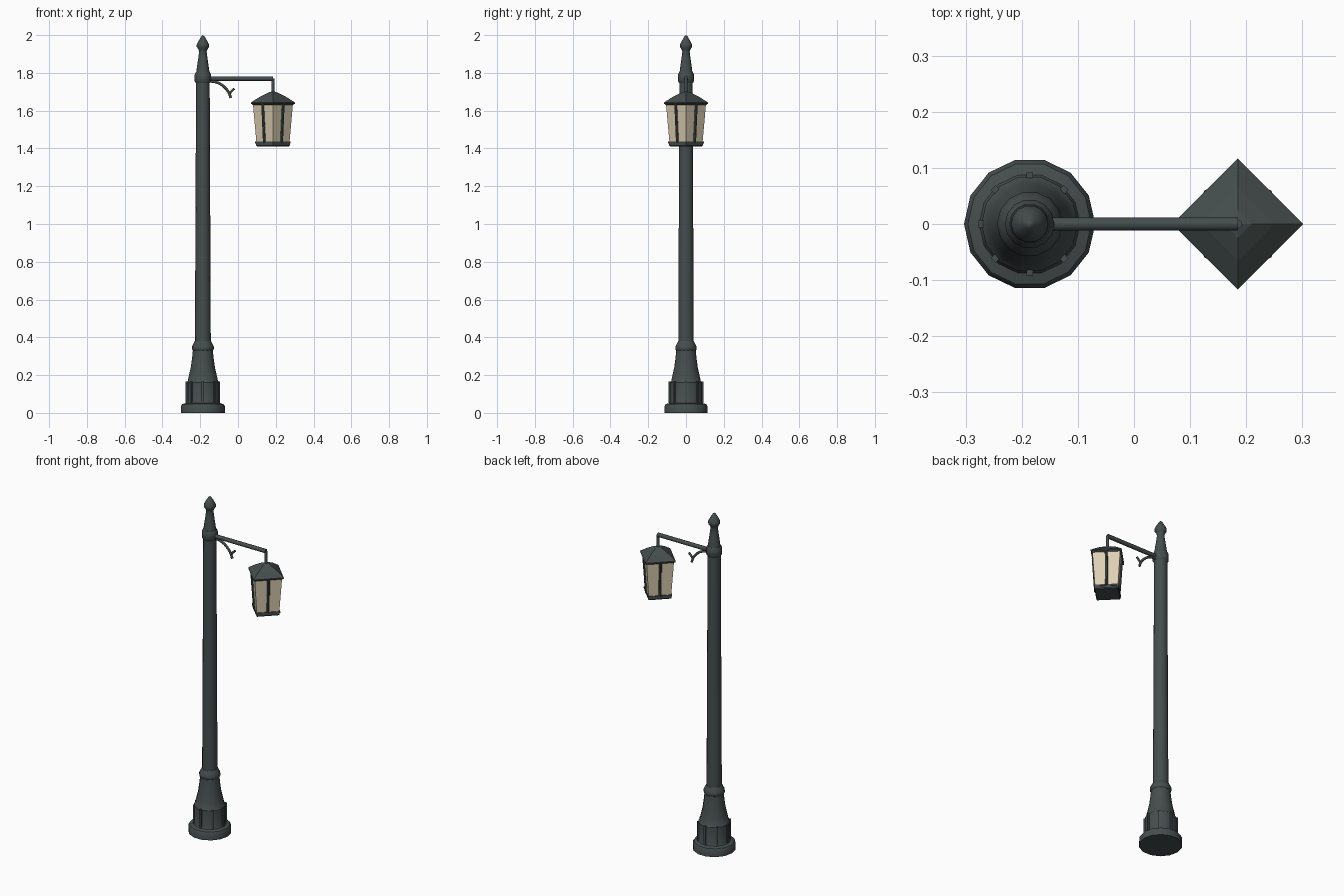
import bpy, bmesh, math
from mathutils import Vector, Matrix

cube = bpy.data.objects.get("Cube")
if cube:
    bpy.data.objects.remove(cube, do_unlink=True)

POLE_X, LAMP_X = -0.186, 0.185


def material(name, colour):
    m = bpy.data.materials.new(name)
    m.use_nodes = True
    m.diffuse_color = colour
    bsdf = m.node_tree.nodes["Principled BSDF"]
    bsdf.inputs["Base Color"].default_value = colour
    bsdf.inputs["Roughness"].default_value = 0.6
    return m


iron = material("dark green iron", (0.06, 0.075, 0.074, 1))
glass = material("warm cream glass", (0.72, 0.63, 0.45, 1))


def finish(name, bm, mat, smooth_angle=None):
    bmesh.ops.remove_doubles(bm, verts=bm.verts, dist=0.0001)
    bmesh.ops.recalc_face_normals(bm, faces=bm.faces)
    mesh = bpy.data.meshes.new(name)
    bm.to_mesh(mesh)
    bm.free()
    mesh.materials.append(mat)
    obj = bpy.data.objects.new(name, mesh)
    bpy.context.collection.objects.link(obj)
    if smooth_angle:
        bpy.ops.object.select_all(action="DESELECT")
        obj.select_set(True)
        bpy.context.view_layer.objects.active = obj
        bpy.ops.object.shade_smooth_by_angle(angle=math.radians(smooth_angle))
    return obj


def lathe(name, x, profile, sides, mat, smooth_angle=None):
    """Closed solid from (radius, height) pairs, first corner on +x."""
    bm = bmesh.new()
    rings = []
    for r, z in profile:
        rings.append([bm.verts.new((x + r * math.cos(a), r * math.sin(a), z))
                      for a in (math.tau * i / sides for i in range(sides))])
    for low, high in zip(rings, rings[1:]):
        for i in range(sides):
            j = (i + 1) % sides
            bm.faces.new((low[i], low[j], high[j], high[i]))
    bm.faces.new(rings[0][::-1])
    if profile[-1][0] > 0.001:
        bm.faces.new(rings[-1])
    return finish(name, bm, mat, smooth_angle)


def rod(name, start, end, radius, sides=10, smooth_angle=40):
    bm = bmesh.new()
    a, b = Vector(start), Vector(end)
    turn = (b - a).to_track_quat("Z", "Y").to_matrix().to_4x4()
    bmesh.ops.create_cone(bm, cap_ends=True, segments=sides, radius1=radius, radius2=radius,
                          depth=(b - a).length, matrix=Matrix.Translation((a + b) / 2) @ turn)
    return finish(name, bm, iron, smooth_angle)


def bent_rod(name, points, radius):
    curve = bpy.data.curves.new(name, "CURVE")
    curve.dimensions = "3D"
    curve.bevel_depth, curve.bevel_resolution = radius, 2
    curve.resolution_u, curve.use_fill_caps = 5, True
    spline = curve.splines.new("BEZIER")
    spline.bezier_points.add(len(points) - 1)
    for p, (x, z) in zip(spline.bezier_points, points):
        p.co = (x, 0, z)
        p.handle_left_type = p.handle_right_type = "AUTO"
    curve.materials.append(iron)
    obj = bpy.data.objects.new(name, curve)
    bpy.context.collection.objects.link(obj)


# Base, with plinth, drum, flared neck and collar
lathe("base", POLE_X, [
    (0.117, 0), (0.117, 0.035), (0.11, 0.046), (0.09, 0.052), (0.086, 0.06),
    (0.086, 0.162), (0.08, 0.17), (0.072, 0.205), (0.064, 0.24), (0.057, 0.29),
    (0.053, 0.33), (0.058, 0.338), (0.058, 0.35), (0.05, 0.366), (0.043, 0.38),
], 14, iron, 35)

# Upright ribs around the drum
for k in range(8):
    bm = bmesh.new()
    spin = Matrix.Rotation(k * math.tau / 8, 4, "Z")
    bmesh.ops.create_cube(bm, size=1, matrix=Matrix.Translation((POLE_X, 0, 0.109)) @ spin
                          @ Matrix.Translation((0.081, 0, 0)) @ Matrix.Diagonal((0.022, 0.012, 0.112, 1)))
    finish(f"base_rib_{k + 1}", bm, iron)

# Tapered post, upper collar and pointed finial
lathe("post", POLE_X, [(0.042, 0.36), (0.036, 1.77)], 14, iron, 35)
lathe("upper_collar", POLE_X, [(0.036, 1.745), (0.044, 1.757), (0.044, 1.79), (0.036, 1.805)], 14, iron, 35)
lathe("finial", POLE_X, [
    (0.036, 1.795), (0.03, 1.84), (0.024, 1.88), (0.02, 1.912), (0.024, 1.925),
    (0.033, 1.938), (0.033, 1.95), (0.023, 1.969), (0.008, 1.994), (0, 2.0),
], 14, iron, 40)

# Arm, hanger and scrolled bracket
rod("arm", (POLE_X, 0, 1.77), (LAMP_X, 0, 1.77), 0.012)
rod("hanger", (LAMP_X, 0, 1.69), (LAMP_X, 0, 1.769), 0.008)
bent_rod("bracket", [(-0.155, 1.757), (-0.105, 1.747), (-0.065, 1.718), (-0.046, 1.69), (-0.038, 1.667)], 0.007)
bent_rod("bracket_branch", [(-0.044, 1.69), (-0.035, 1.702), (-0.019, 1.717)], 0.006)

# Four-sided lantern
lathe("lantern_roof", LAMP_X, [
    (0.105, 1.63), (0.117, 1.637), (0.117, 1.643), (0.065, 1.676), (0.025, 1.696), (0, 1.703),
], 4, iron)
lathe("lantern_glass", LAMP_X, [(0.087, 1.425), (0.106, 1.638)], 4, glass)
lathe("lantern_rim", LAMP_X, [(0.094, 1.427), (0.094, 1.436)], 4, iron)
lathe("lantern_floor", LAMP_X, [(0.085, 1.411), (0.09, 1.416), (0.09, 1.428)], 4, iron)

# One bar up the middle of each pane
for k, (sx, sy) in enumerate([(1, 1), (-1, 1), (-1, -1), (1, -1)]):
    low, high = 0.045, 0.054
    rod(f"lantern_bar_{k + 1}", (LAMP_X + sx * low, sy * low, 1.43),
        (LAMP_X + sx * high, sy * high, 1.638), 0.008, 8)
